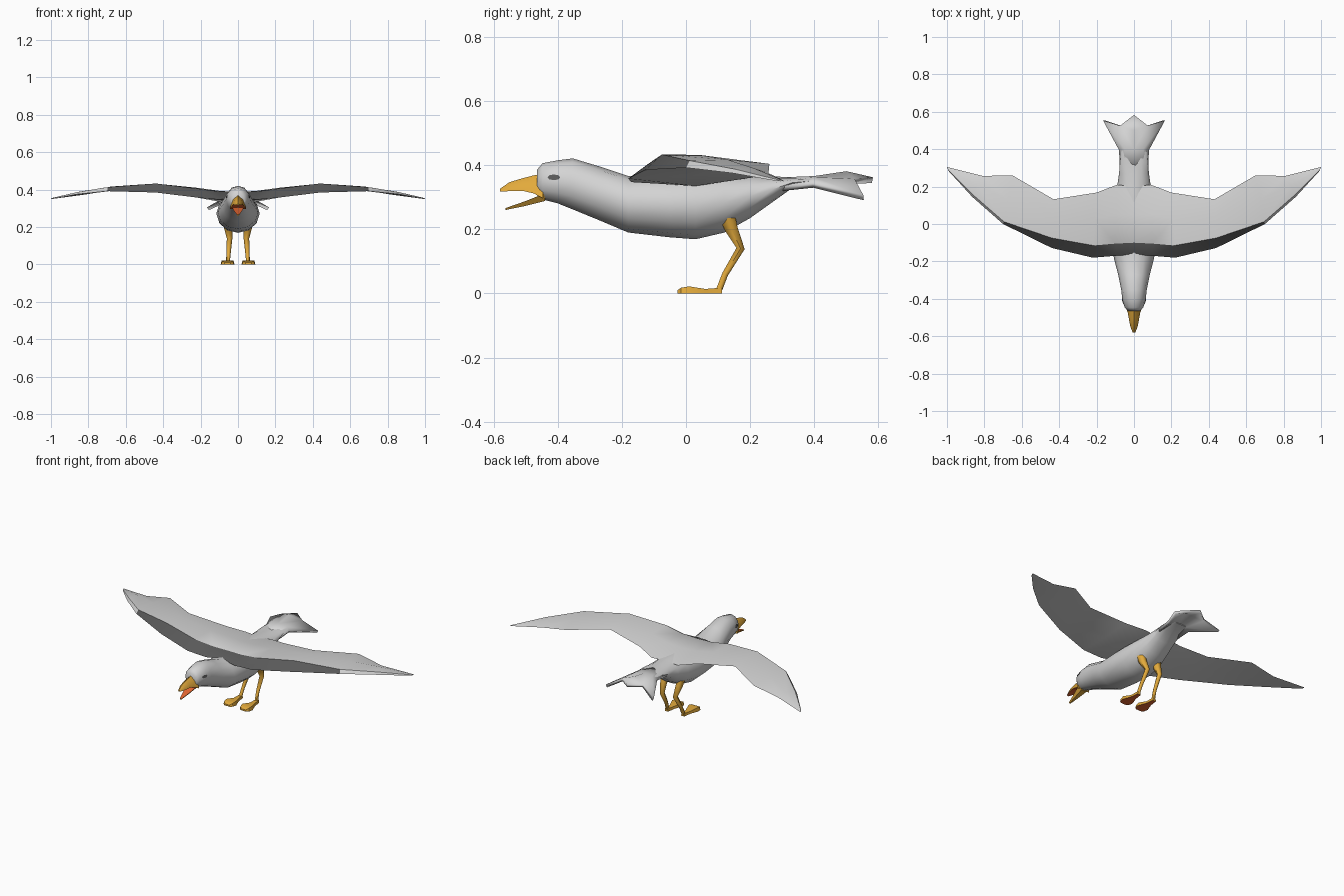
import bpy, bmesh, math
from mathutils import Vector
from mathutils.bvhtree import BVHTree

if "Cube" in bpy.data.objects:
    bpy.data.objects.remove(bpy.data.objects["Cube"])


def material(name, rgb):
    m = bpy.data.materials.new(name)
    m.diffuse_color = (*rgb, 1)
    m.use_nodes = True
    m.node_tree.nodes["Principled BSDF"].inputs["Base Color"].default_value = m.diffuse_color
    return m


GREY = material("pale grey feathers", (0.66, 0.66, 0.66))
ORANGE = material("orange beak and legs", (0.76, 0.40, 0.045))
RED = material("red mouth and soles", (0.76, 0.13, 0.03))
DARK = material("dark grey eye and wing edge", (0.10, 0.10, 0.10))


def make(name, verts, faces, mats, rule=None, mirror=False, angle=40, recalc=True):
    """Mesh object; rule(face) gives the material index."""
    me = bpy.data.meshes.new(name)
    me.from_pydata(verts, [], faces)
    for m in mats:
        me.materials.append(m)
    bm = bmesh.new()
    bm.from_mesh(me)
    if recalc:
        bmesh.ops.recalc_face_normals(bm, faces=bm.faces)
    bm.normal_update()
    if rule:
        for f in bm.faces:
            f.material_index = rule(f)
    bm.to_mesh(me)
    bm.free()
    ob = bpy.data.objects.new(name, me)
    bpy.context.collection.objects.link(ob)
    bpy.ops.object.select_all(action='DESELECT')
    ob.select_set(True)
    bpy.context.view_layer.objects.active = ob
    bpy.ops.object.shade_smooth_by_angle(angle=math.radians(angle))
    if mirror:
        mod = ob.modifiers.new("mirror", 'MIRROR')
        mod.merge_threshold = 0.0005
    return ob


def loft(name, rings, mats, cap_start=True, **kw):
    n = len(rings[0])
    verts = [v for r in rings for v in r]
    faces = [(i * n + j, i * n + (j + 1) % n, (i + 1) * n + (j + 1) % n, (i + 1) * n + j)
             for i in range(len(rings) - 1) for j in range(n)]
    if cap_start:
        faces.append(tuple(range(n)))
    faces.append(tuple(range(len(verts) - n, len(verts))))
    return make(name, verts, faces, mats, **kw)


def oval(y, zb, zt, w, n=12):
    c, h = (zb + zt) / 2, (zt - zb) / 2
    return [(w * math.cos(2 * math.pi * k / n), y, c + h * math.sin(2 * math.pi * k / n))
            for k in range(n)]


# Body and head: y, bottom, top, half width
BODY = [(-.464, .305, .386, .032), (-.447, .293, .406, .05), (-.40, .281, .415, .063),
        (-.353, .262, .421, .068), (-.27, .228, .396, .085), (-.18, .19, .366, .108),
        (-.05, .175, .372, .116), (.03, .169, .376, .115), (.12, .19, .376, .105),
        (.20, .235, .371, .09), (.27, .285, .365, .08), (.33, .328, .362, .075),
        (.41, .343, .362, .066)]
body = loft("body", [oval(*r) for r in BODY], [GREY], angle=60)

# Wings: leading x, trailing x, then (y, z) of lead, crest, top, trail, underside
WING = [(0, 0, (-.165, .362), (-.10, .388), (.05, .388), (.20, .36), (.03, .335)),
        (.10, .09, (-.17, .347), (-.105, .390), (.05, .393), (.21, .362), (.03, .335)),
        (.22, .20, (-.18, .358), (-.115, .406), (.03, .409), (.168, .385), (.0, .365)),
        (.44, .43, (-.128, .385), (-.075, .433), (.04, .432), (.132, .417), (.02, .402)),
        (.70, .65, (0, .392), (.012, .414), (.13, .417), (.26, .404), (.12, .394)),
        (.865, .81, (.145, .375), (.155, .387), (.21, .391), (.257, .375), (.21, .373)),
        (.993, 1.0, (.285, .350), (.288, .354), (.296, .355), (.305, .352), (.296, .350))]
rings = [[(a + (b - a) * f, y, z) for f, (y, z) in zip((0, .1, .5, 1, .5), pts)]
         for a, b, *pts in WING]
# the upward sloping leading edge is dark as far as the outer bend
loft("wings", rings, [GREY, DARK], cap_start=False, mirror=True, angle=32,
     rule=lambda f: int(f.normal.y < -.25 and f.normal.z > .1
                        and f.calc_center_median().x < .7))

# Forked tail fan with drooping outer corners
tail = make("tail",
            [(0, .30, .362), (0, .40, .366), (0, .50, .381), (0, .583, .362),
             (.05, .30, .352), (.05, .40, .362), (.075, .525, .358),
             (.076, .30, .335), (.08, .395, .345), (.165, .553, .306)],
            [(0, 4, 5, 1), (1, 5, 6, 2), (2, 6, 3), (4, 7, 8, 5), (5, 8, 9, 6)],
            [GREY], mirror=True, angle=50, recalc=False)
tail.modifiers.new("thickness", 'SOLIDIFY').thickness = 0.018


# Beak halves: y, half width, bottom, top; mouth sides are red
def beak(name, rows, peak, rule):
    out = []
    for y, w, zb, zt in rows:
        if peak:      # arched top, flat bottom
            out.append([(-w, y, zb), (w, y, zb), (w * .75, y, zb + (zt - zb) * .6),
                        (0, y, zt), (-w * .75, y, zb + (zt - zb) * .6)])
        else:         # flat top, keeled bottom
            out.append([(-w, y, zt), (w, y, zt), (w * .5, y, zb), (-w * .5, y, zb)])
    loft(name, out, [ORANGE, RED], rule=rule, angle=40)


beak("upper_beak", [(-.445, .044, .296, .374), (-.475, .033, .312, .368), (-.51, .027, .32, .359),
                    (-.55, .019, .319, .347), (-.58, .007, .317, .326)], True,
     lambda f: int(f.normal.z < -.8))
beak("lower_beak", [(-.44, .036, .288, .312), (-.50, .022, .273, .288), (-.563, .006, .260, .266)],
     False, lambda f: int(f.normal.z > .8))

# Legs: hexagonal tube bent at the heel joint (x, y, z, radius)
PATH = [(.055, .13, .235, .028), (.053, .142, .20, .023), (.045, .17, .14, .015),
        (.05, .122, .06, .011), (.055, .102, .008, .011)]
rings = []
for i, (x, y, z, r) in enumerate(PATH):
    a, b = Vector(PATH[max(i - 1, 0)][:3]), Vector(PATH[min(i + 1, len(PATH) - 1)][:3])
    d = (b - a).normalized()
    u = Vector((1, 0, 0))
    v = d.cross(u).normalized()
    rings.append([Vector((x, y, z)) + r * (math.cos(t) * u + math.sin(t) * v)
                  for t in (k * math.pi / 3 for k in range(6))])
loft("legs", rings, [ORANGE], mirror=True, angle=60)

# Webbed feet: y, half width, top height; red soles
FOOT = [(.112, .011, .018), (.06, .018, .014), (.01, .037, .022), (-.015, .033, .018),
        (-.027, .018, .010)]
rings = [[(.056 - w, y, 0), (.056 + w, y, 0), (.056 + w * .85, y, h), (.056 - w * .85, y, h)]
         for y, w, h in FOOT]
loft("feet", rings, [ORANGE, RED], mirror=True, angle=35, rule=lambda f: int(f.normal.z < -.8))

# Eyes: small ovals laid onto the side of the head
tree = BVHTree.FromPolygons([v.co for v in body.data.vertices],
                            [p.vertices for p in body.data.polygons])


def on_head(y, z):
    hit = tree.ray_cast(Vector((1, y, z)), Vector((-1, 0, 0)))[0]
    return (hit.x + .004, y, z)


pts = [on_head(-.412, .362)] + [on_head(-.412 + .02 * math.cos(k * math.pi / 4),
                                        .362 + .009 * math.sin(k * math.pi / 4)) for k in range(8)]
make("eyes", pts, [(0, k + 1, (k + 1) % 8 + 1) for k in range(8)], [DARK],
     mirror=True, recalc=False)
